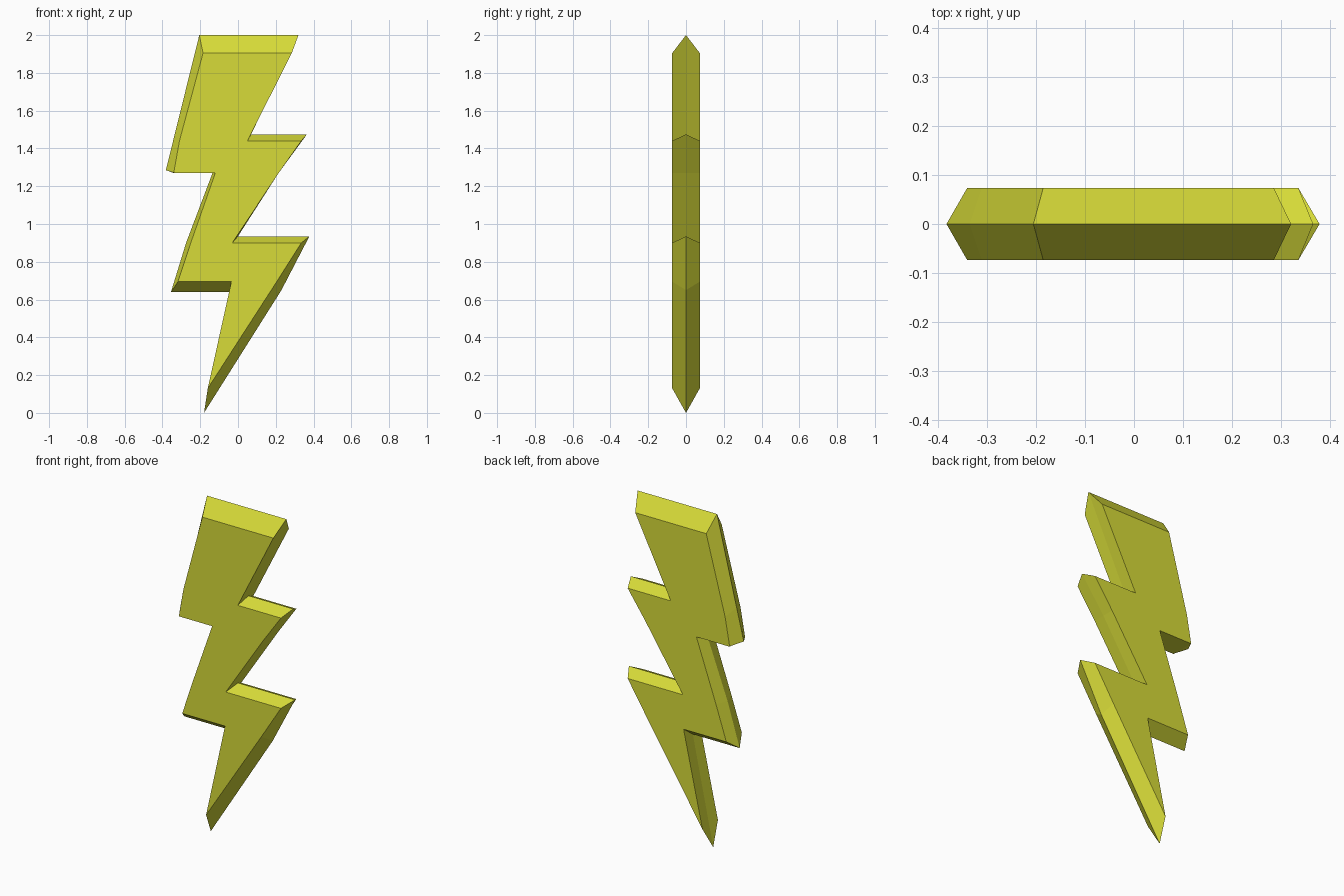
import bpy, bmesh

# Bolt outline, clockwise: (ridge x, ridge z, face x, face z)
OUTLINE = [
    (-0.205, 2.00, -0.185, 1.905),   # top left
    (0.32, 2.00, 0.285, 1.905),      # top right
    (0.07, 1.475, 0.05, 1.44),       # right notch 1
    (0.365, 1.475, 0.335, 1.44),     # right barb 1
    (0.215, 1.27, 0.215, 1.27),
    (0.00, 0.935, -0.03, 0.90),      # right notch 2
    (0.378, 0.935, 0.335, 0.90),     # right barb 2
    (0.23, 0.65, 0.205, 0.695),
    (-0.18, 0.00, -0.16, 0.13),      # bottom tip
    (-0.045, 0.64, -0.035, 0.695),   # left notch 2
    (-0.355, 0.64, -0.318, 0.695),   # left barb 2
    (-0.275, 0.90, -0.25, 0.90),
    (-0.135, 1.27, -0.12, 1.27),     # left notch 1
    (-0.34, 1.27, -0.34, 1.27),
    (-0.382, 1.285, -0.34, 1.272),   # left barb 1
    (-0.335, 1.475, -0.31, 1.44),
]
HALF_DEPTH = 0.073

# Central ridge loop plus the inset front and back faces
bm = bmesh.new()
ridge = [bm.verts.new((p[0], 0, p[1])) for p in OUTLINE]
n = len(OUTLINE)
for y in (-HALF_DEPTH, HALF_DEPTH):
    rim = [bm.verts.new((p[2], y, p[3])) for p in OUTLINE]
    bm.faces.new(rim)
    for i in range(n):
        j = (i + 1) % n
        bm.faces.new((ridge[i], ridge[j], rim[j], rim[i]))
bmesh.ops.recalc_face_normals(bm, faces=bm.faces)

mesh = bpy.data.meshes.new("lightning_bolt")
bm.to_mesh(mesh)
bm.free()
bolt = bpy.data.objects.new("lightning_bolt", mesh)
bpy.context.collection.objects.link(bolt)

# Yellow
mat = bpy.data.materials.new("yellow")
mat.diffuse_color = (0.68, 0.71, 0.04, 1)
mesh.materials.append(mat)
